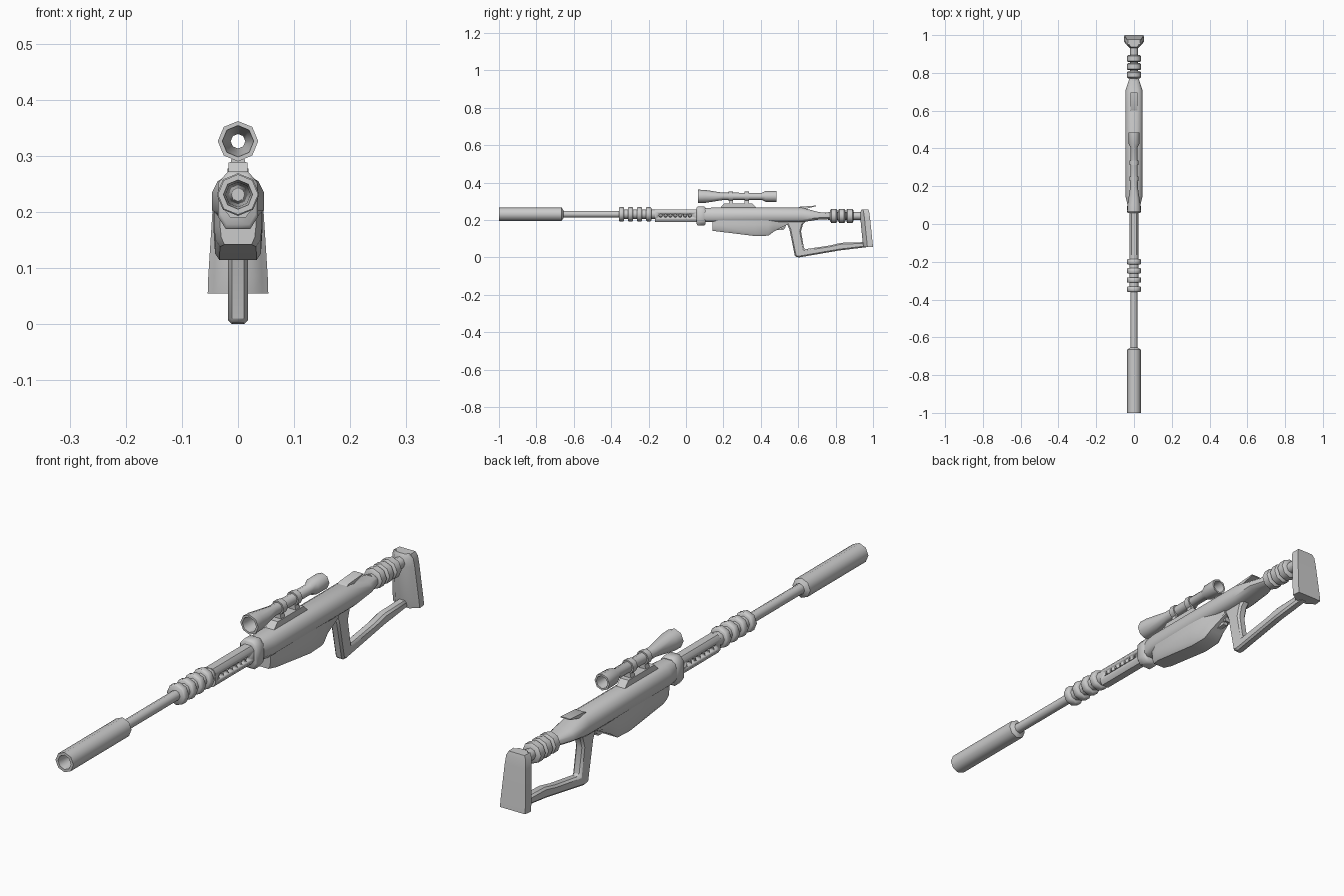
import bpy, bmesh
from math import sin, cos, pi, radians

if "Cube" in bpy.data.objects:
    bpy.data.objects.remove(bpy.data.objects["Cube"])


def finish(name, bm, angle=50):
    bmesh.ops.recalc_face_normals(bm, faces=bm.faces)
    me = bpy.data.meshes.new(name)
    bm.to_mesh(me)
    bm.free()
    ob = bpy.data.objects.new(name, me)
    bpy.context.collection.objects.link(ob)
    bpy.ops.object.select_all(action='DESELECT')
    ob.select_set(True)
    bpy.context.view_layer.objects.active = ob
    bpy.ops.object.shade_smooth_by_angle(angle=radians(angle))
    return ob


def loft(name, rings, closed=False, angle=50):
    """Skin a series of equal-length point rings; cap the ends or join them."""
    bm = bmesh.new()
    vs = [[bm.verts.new(p) for p in r] for r in rings]
    n = len(vs[0])
    pairs = list(zip(vs, vs[1:])) + ([(vs[-1], vs[0])] if closed else [])
    for a, b in pairs:
        for i in range(n):
            j = (i + 1) % n
            bm.faces.new((a[i], a[j], b[j], b[i]))
    if not closed:
        bm.faces.new(vs[0])
        bm.faces.new(vs[-1])
    return finish(name, bm, angle)


def lathe(name, z, profile, closed=False, n=8, sx=1.0):
    """Turn a (y, radius) profile round the y direction at height z."""
    return loft(name, [[(sx * r * cos(2 * pi * i / n), y, z + r * sin(2 * pi * i / n))
                        for i in range(n)] for y, r in profile], closed)


def sym(y, half):
    """Mirrored cross-section from right-half (x, z) points, top to bottom."""
    return [(x, y, z) for x, z in half] + [(-x, y, z) for x, z in reversed(half)]


def plate(name, outline, w, bevel=0.0):
    """Side outline (y, z) extruded to half-width w."""
    ob = loft(name, [[(s * w, y, z) for y, z in outline] for s in (-1, 1)], angle=35)
    if bevel:
        m = ob.modifiers.new("bevel", 'BEVEL')
        m.width = bevel
        m.segments = 1
        m.limit_method = 'ANGLE'
        m.angle_limit = radians(60)
    return ob


BZ = 0.231   # barrel axis height

# Barrel and hollow muzzle tube
lathe("barrel", BZ, [(-0.70, 0.018), (0.1, 0.018)])
lathe("muzzle_tube", BZ, [(-1.0, 0.036), (-0.665, 0.036), (-0.655, 0.02), (-0.70, 0.012),
                          (-0.96, 0.022), (-1.0, 0.026)], closed=True)

# Barrel cooling rings
for i in range(4):
    y = -0.345 + i * 0.0485
    lathe(f"barrel_ring_{i}", BZ, [(y - 0.014, 0.034), (y - 0.01, 0.038),
                                   (y + 0.01, 0.038), (y + 0.014, 0.034)])
lathe("ring_core", BZ, [(-0.345, 0.025), (-0.15, 0.025)])

# Perforated handguard
guard_half = [(0.014, 0.256), (0.024, 0.243), (0.024, 0.204), (0.014, 0.19)]
guard = loft("handguard", [sym(-0.165, guard_half), sym(0.07, guard_half)])
bm = bmesh.new()
for i in range(7):
    ring = [[bm.verts.new((x, -0.135 + i * 0.026 + 0.009 * cos(k * pi / 4),
                           0.223 + 0.009 * sin(k * pi / 4))) for k in range(8)]
            for x in (-0.1, 0.1)]
    for k in range(8):
        j = (k + 1) % 8
        bm.faces.new((ring[0][k], ring[0][j], ring[1][j], ring[1][k]))
    bm.faces.new(ring[0])
    bm.faces.new(ring[1])
cutter = finish("vent_cutter", bm)
cutter.hide_render = True
cutter.hide_viewport = True
m = guard.modifiers.new("vents", 'BOOLEAN')
m.operation = 'DIFFERENCE'
m.object = cutter

# Collar between handguard and receiver
collar = [(0.018, 0.272), (0.035, 0.252), (0.036, 0.192), (0.022, 0.17)]
slim = [(0.016, 0.266), (0.03, 0.248), (0.031, 0.196), (0.02, 0.178)]
loft("collar", [sym(0.057, slim), sym(0.063, collar), sym(0.096, collar), sym(0.105, slim)])

# Receiver, narrowing toward the stock tube
body = [(0.018, 0.266), (0.036, 0.255), (0.046, 0.235), (0.046, 0.203), (0.03, 0.188)]
loft("receiver", [
    sym(0.10, [(0.016, 0.264), (0.028, 0.254), (0.034, 0.235), (0.034, 0.203), (0.026, 0.19)]),
    sym(0.15, body), sym(0.62, body),
    sym(0.71, [(0.018, 0.242), (0.034, 0.238), (0.044, 0.228), (0.044, 0.212), (0.03, 0.202)]),
    sym(0.785, [(0.008, 0.237), (0.016, 0.234), (0.02, 0.227), (0.02, 0.213), (0.01, 0.205)])])

# Lower housing
def low(y, bottom, w):
    return sym(y, [(w, 0.21), (w, 0.175), (w * 0.93, bottom + 0.012), (w * 0.75, bottom)])
loft("lower_housing", [low(0.142, 0.142, 0.032), low(0.175, 0.138, 0.043), low(0.37, 0.114, 0.044),
                       low(0.44, 0.116, 0.042), low(0.47, 0.138, 0.036), low(0.545, 0.178, 0.024)],
     angle=40)
plate("trigger", [(0.46, 0.158), (0.53, 0.158), (0.54, 0.19), (0.528, 0.19), (0.52, 0.147), (0.465, 0.145)], 0.009)

# Grip and lower stock bar in one open frame
plate("grip_and_frame", [(0.53, 0.2), (0.553, 0.15), (0.583, 0.003), (0.605, 0.0), (0.82, 0.037),
                         (0.97, 0.055), (0.97, 0.082), (0.83, 0.078), (0.77, 0.064), (0.632, 0.043),
                         (0.615, 0.14), (0.625, 0.175), (0.65, 0.205)], 0.0175, 0.007)

# Rear stock tube and cushion rings
lathe("stock_tube", 0.222, [(0.76, 0.021), (0.95, 0.021)])
for i in range(3):
    y = 0.79 + i * 0.043
    lathe(f"stock_ring_{i}", 0.222, [(y - 0.019, 0.03), (y - 0.013, 0.038),
                                     (y + 0.013, 0.038), (y + 0.019, 0.03)])

# Shoulder pad, flaring downward and backward
def pad(z, w, front, back):
    half = [(w * 0.5, front), (w * 0.8, front + 0.014), (w, back - 0.03), (w * 0.94, back)]
    return [(x, y, z) for x, y in half] + [(-x, y, z) for x, y in reversed(half)]
loft("shoulder_pad", [pad(0.055, 0.054, 0.95, 1.0), pad(0.085, 0.053, 0.944, 0.997),
                      pad(0.21, 0.045, 0.932, 0.984), pad(0.24, 0.042, 0.932, 0.98),
                      pad(0.255, 0.034, 0.938, 0.976)])

# See-through scope
lathe("scope", 0.326, [(0.065, 0.036), (0.10, 0.035), (0.195, 0.02), (0.405, 0.019), (0.425, 0.029),
                       (0.484, 0.03), (0.484, 0.023), (0.43, 0.02), (0.405, 0.013), (0.195, 0.013),
                       (0.10, 0.025), (0.065, 0.028)], closed=True)

# Scope clamps, posts and mounting rail
for i, y in enumerate((0.24, 0.325)):
    lathe(f"scope_clamp_{i}", 0.326, [(y - 0.012, 0.025), (y + 0.012, 0.025),
                                      (y + 0.012, 0.017), (y - 0.012, 0.017)], closed=True)
    loft(f"scope_post_{i}", [[(sx * w, y + sy * 0.011, z) for sx, sy in
                              ((-1, -1), (1, -1), (1, 1), (-1, 1))]
                             for w, z in ((0.016, 0.275), (0.009, 0.307))])
plate("scope_rail", [(0.18, 0.262), (0.205, 0.288), (0.355, 0.288), (0.38, 0.262)], 0.017)

# Thin rear sight plate
plate("rear_plate", [(0.595, 0.262), (0.61, 0.271), (0.695, 0.277), (0.695, 0.273), (0.62, 0.255)], 0.019)
